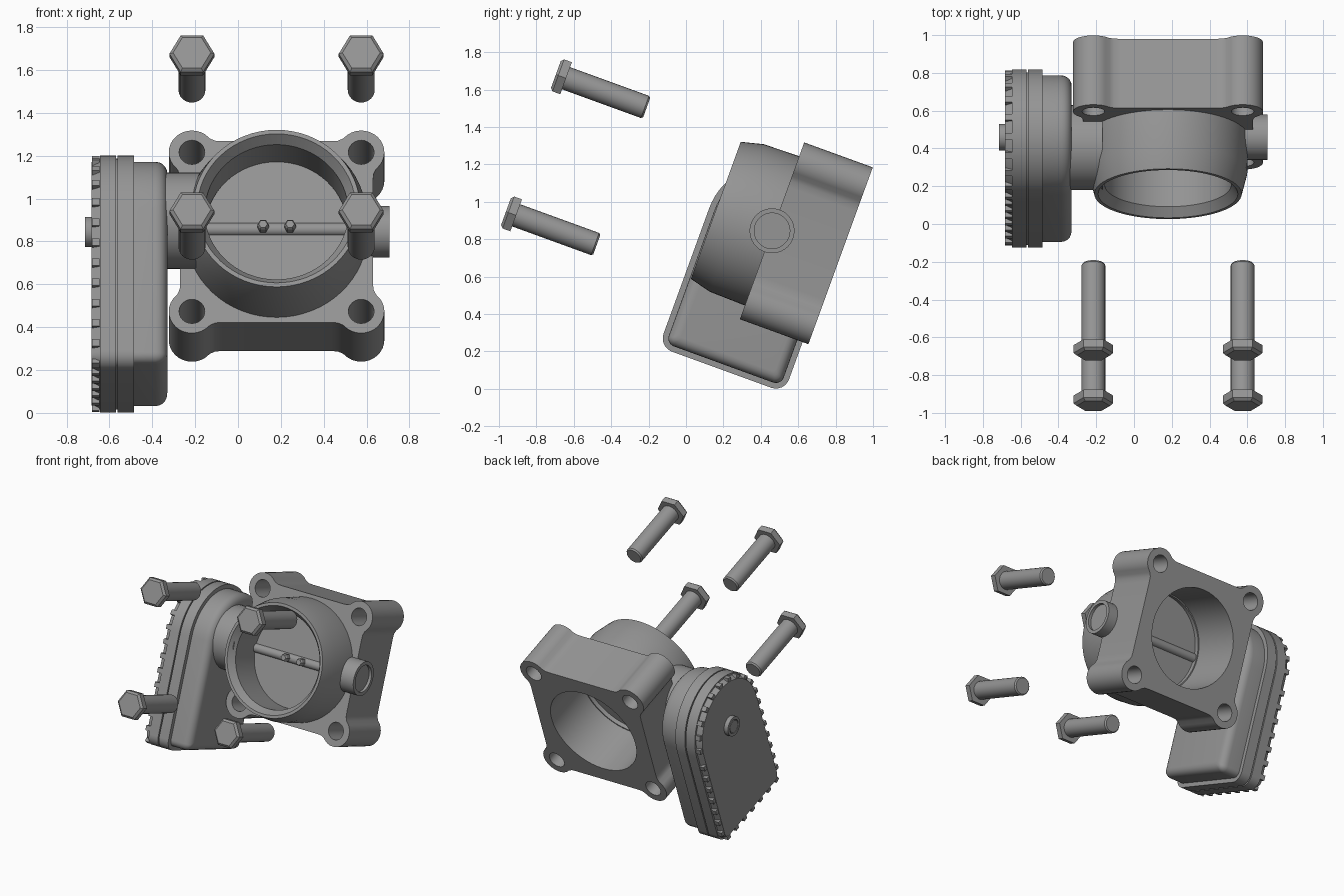
import bpy, bmesh, math
from mathutils import Matrix, Vector

if "Cube" in bpy.data.objects:
    bpy.data.objects.remove(bpy.data.objects["Cube"])

# Everything is built in a local frame (x, v = bore axis, w = up) tilted 20 degrees about x
FRAME = Matrix.Translation((0.18, 0.46, 0.845)) @ Matrix.Rotation(math.radians(-20), 4, 'X')
GREY = bpy.data.materials.new("cast_grey")
GREY.diffuse_color = (0.3, 0.3, 0.3, 1)
GREY.use_nodes = True
GREY.node_tree.nodes["Principled BSDF"].inputs["Base Color"].default_value = GREY.diffuse_color


def finish(name, bm):
    bmesh.ops.remove_doubles(bm, verts=bm.verts[:], dist=1e-5)
    bmesh.ops.recalc_face_normals(bm, faces=bm.faces[:])
    bm.transform(FRAME)
    me = bpy.data.meshes.new(name)
    bm.to_mesh(me)
    bm.free()
    me.materials.append(GREY)
    ob = bpy.data.objects.new(name, me)
    bpy.context.collection.objects.link(ob)
    bpy.ops.object.select_all(action='DESELECT')
    ob.select_set(True)
    bpy.context.view_layer.objects.active = ob
    bpy.ops.object.shade_smooth_by_angle(angle=math.radians(30))
    return ob


def loft(bm, rings, caps=True, closed=False):
    rows = [[bm.verts.new(p) for p in ring] for ring in rings]
    n = len(rows[0])
    pairs = list(zip(rows, rows[1:])) + ([(rows[-1], rows[0])] if closed else [])
    for a, b in pairs:
        for i in range(n):
            j = (i + 1) % n
            bm.faces.new((a[i], a[j], b[j], b[i]))
    if caps and not closed:
        bm.faces.new(rows[0])
        bm.faces.new(rows[-1])


def lathe(name, profile, axis, centre=(0, 0, 0), segs=48, closed=False):
    """Revolve (t, r) points round the x or v axis."""
    bm = bmesh.new()
    cx, cv, cw = centre
    rings = []
    for t, r in profile:
        ring = []
        for i in range(segs):
            a = 2 * math.pi * i / segs
            c, s = r * math.cos(a), r * math.sin(a)
            ring.append((cx + t, cv + c, cw + s) if axis == 'x' else (cx + c, cv + t, cw + s))
        rings.append(ring)
    loft(bm, rings, closed=closed)
    return finish(name, bm)


def arc(cx, cy, r, a0, a1, n):
    return [(cx + r * math.cos(math.radians(a0 + (a1 - a0) * i / n)),
             cy + r * math.sin(math.radians(a0 + (a1 - a0) * i / n))) for i in range(n + 1)]


# Square mounting flange with four round lobes, bolt holes and bore
C = 0.395
corner = [(0.45, 0.25), (0.452, 0.285), (0.463, 0.31)] + arc(C, C, 0.108, -35, 125, 14)
corner += [(0.31, 0.463), (0.285, 0.452), (0.25, 0.45)]
outline = []
for k in range(4):
    c, s = round(math.cos(k * math.pi / 2)), round(math.sin(k * math.pi / 2))
    outline += [(x * c - y * s, x * s + y * c) for x, y in corner]
loops = [outline, arc(0, 0, 0.343, 0, 352.5, 47)]
loops += [arc(sx * C, sy * C, 0.06, 0, 345, 23) for sx in (-1, 1) for sy in (-1, 1)]
bm = bmesh.new()
edges = []
for lp in loops:
    vs = [bm.verts.new((x, 0, w)) for x, w in lp]
    edges += [bm.edges.new((vs[i], vs[(i + 1) % len(vs)])) for i in range(len(vs))]
bmesh.ops.triangle_fill(bm, edges=edges, use_beauty=True, normal=(0, -1, 0))
ext = bmesh.ops.extrude_face_region(bm, geom=bm.faces[:])
bmesh.ops.translate(bm, vec=(0, 0.39, 0),
                    verts=[g for g in ext['geom'] if isinstance(g, bmesh.types.BMVert)])
finish("mounting_flange", bm)

# Inlet tube with tapered mouth
lathe("inlet_tube", [(-0.32, 0.39), (-0.2, 0.42), (0.01, 0.425), (0.01, 0.335),
                     (-0.27, 0.335), (-0.32, 0.37)], 'v', segs=64, closed=True)

# Throttle plate, shaft and screws
lathe("throttle_plate", [(-0.04, 0), (-0.04, 0.333), (-0.02, 0.333), (-0.02, 0)], 'v', segs=64)
lathe("throttle_shaft", [(-0.35, 0), (-0.35, 0.032), (0.35, 0.032), (0.35, 0)], 'x',
      (0, -0.03, 0), 24)
for i, x in enumerate((-0.063, 0.063)):
    lathe(f"plate_screw_{i}", [(-0.075, 0), (-0.075, 0.02), (-0.065, 0.027), (0.005, 0.027),
                               (0.015, 0.02), (0.015, 0)], 'v', (x, -0.03, 0), 6)

# Shaft boss on the right, neck to the actuator on the left
lathe("shaft_boss", [(0.36, 0), (0.36, 0.12), (0.526, 0.12), (0.526, 0.095),
                     (0.505, 0.095), (0.505, 0)], 'x')
lathe("actuator_neck", [(-0.53, 0), (-0.53, 0.225), (-0.348, 0.225), (-0.348, 0)], 'x',
      (0, -0.07, 0.03))


# Actuator housing: rounded-top outline lofted along x
def housing_outline(inset):
    r, k, b = 0.357 - inset, max(0.075 - inset, 0.02), -0.79 + inset
    return (arc(0, 0, r, 0, 180, 32) + arc(-r + k, b + k, k, 180, 270, 6)
            + arc(r - k, b + k, k, 270, 360, 6))


def housing(name, layers):
    bm = bmesh.new()
    loft(bm, [[(x - 0.18, v, w) for v, w in housing_outline(i)] for x, i in layers])
    return finish(name, bm)


body = [(-0.49, 0.03), (-0.385, 0.03)]
body += [(-0.385 + 0.055 * math.sin(a), 0.085 - 0.055 * math.cos(a))
         for a in (math.radians(d) for d in (18, 36, 54, 72, 90))]
housing("actuator_housing", body)
housing("housing_rim", [(-0.562, 0), (-0.485, 0)])
housing("housing_gasket", [(-0.575, 0.014), (-0.555, 0.014)])
housing("actuator_cover", [(-0.683, 0.032), (-0.645, 0.014), (-0.645, 0), (-0.57, 0)])
lathe("cover_plug", [(-0.895, 0), (-0.895, 0.045), (-0.885, 0.045), (-0.885, 0.05),
                     (-0.895, 0.05), (-0.895, 0.07), (-0.855, 0.07), (-0.855, 0)], 'x', segs=32)

# Clip ribs spaced evenly round the cover edge
path = [Vector(p) for p in housing_outline(0.016)]
bm = bmesh.new()
STEP, travelled, target = 0.1, 0.0, 0.05
for a, b in zip(path, path[1:] + path[:1]):
    length = (b - a).length
    while target < travelled + length:
        p = a.lerp(b, (target - travelled) / length)
        d = b - a
        m = (Matrix.Translation((-0.844, p.x, p.y))
             @ Matrix.Rotation(math.atan2(d.y, d.x), 4, 'X')
             @ Matrix.Diagonal((0.036, 0.035, 0.026, 1)))
        bmesh.ops.create_cube(bm, size=1, matrix=m)
        target += STEP
    travelled += length
finish("cover_clips", bm)

# Four hex bolts pulled out in front of the flange
n = 0
for sx in (-1, 1):
    for sw in (-1, 1):
        pos = (sx * C, 0, sw * 0.39)
        lathe(f"bolt_head_{n}", [(-1.372, 0), (-1.372, 0.088), (-1.358, 0.105),
                                 (-1.314, 0.105), (-1.314, 0)], 'v', pos, 6)
        lathe(f"bolt_shank_{n}", [(-1.32, 0), (-1.32, 0.063), (-0.865, 0.063),
                                  (-0.855, 0.055), (-0.855, 0)], 'v', pos, 24)
        n += 1
